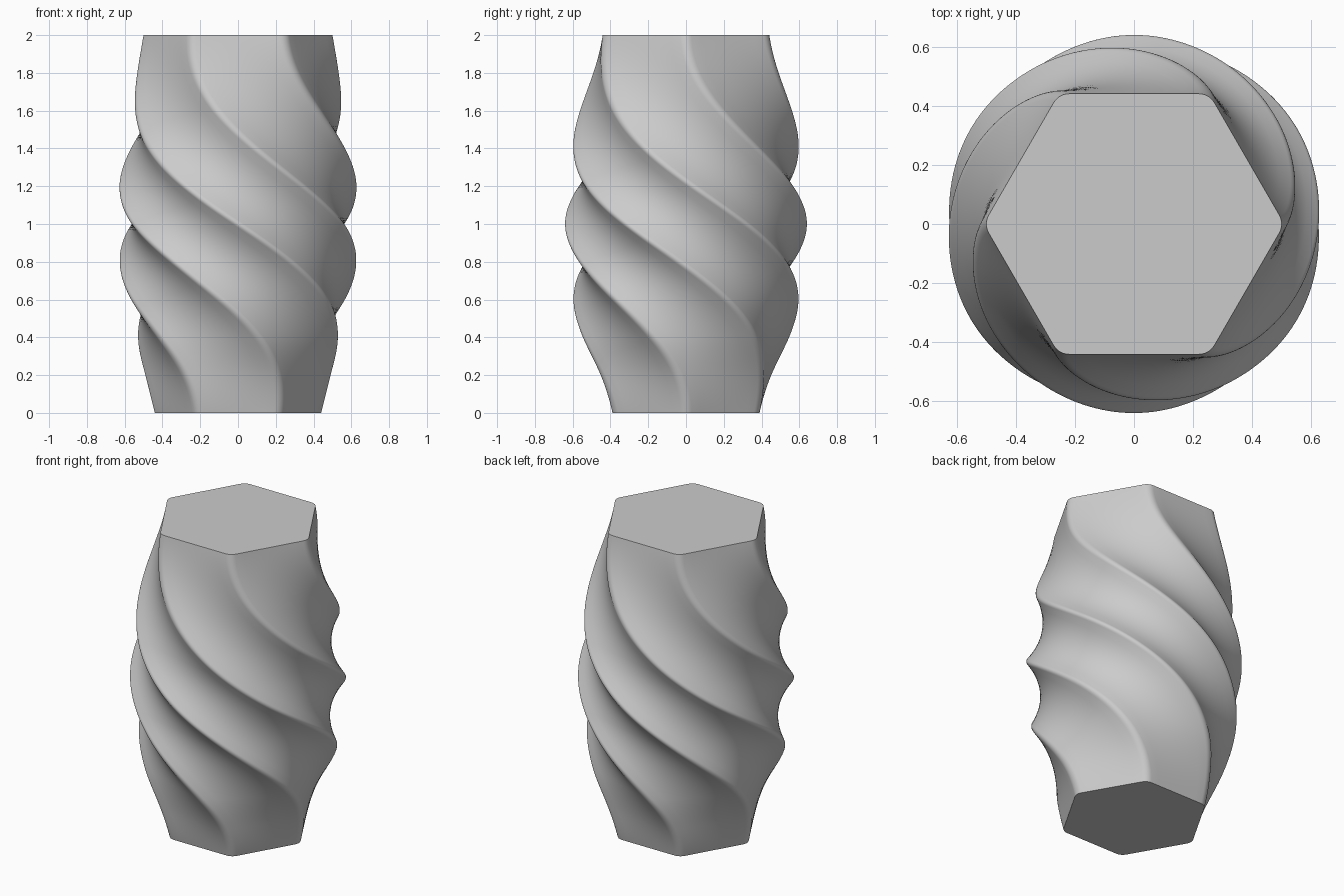
import bpy
import bmesh
from math import pi, sin, cos, radians, sqrt

HEIGHT = 2.0
SIDES = 6
RINGS = 160
FILLET = 0.06
TWIST = radians(-180)
# Corner radius at equal height steps, bottom to top
RADII = [0.44, 0.492, 0.555, 0.602, 0.627, 0.64, 0.628, 0.603, 0.571, 0.535, 0.50]

if "Cube" in bpy.data.objects:
    bpy.data.objects.remove(bpy.data.objects["Cube"], do_unlink=True)


def radius_at(t):
    """Smooth curve through the profile radii."""
    pts = [2 * RADII[0] - RADII[1]] + RADII + [2 * RADII[-1] - RADII[-2]]
    s = t * (len(RADII) - 1)
    i = min(int(s), len(RADII) - 2)
    f = s - i
    a, b, c, d = pts[i:i + 4]
    return b + 0.5 * f * (c - a + f * (2 * a - 5 * b + 4 * c - d
                                       + f * (3 * (b - c) + d - a)))


def rounded_polygon(radius, arc_steps=6, flat_steps=8):
    """Hexagon outline with filleted corners."""
    centre = radius - FILLET
    half = pi / SIDES
    outline = []
    for k in range(SIDES):
        mid = 2 * half * k
        arc = []
        for j in range(arc_steps + 1):
            a = mid - half + 2 * half * j / arc_steps
            arc.append((centre * cos(mid) + FILLET * cos(a),
                        centre * sin(mid) + FILLET * sin(a)))
        outline += arc
        # Subdivide the flat side up to the next corner
        nxt = mid + 2 * half
        end = (centre * cos(nxt) + FILLET * cos(mid + half),
               centre * sin(nxt) + FILLET * sin(mid + half))
        x, y = arc[-1]
        for j in range(1, flat_steps):
            f = j / flat_steps
            outline.append((x + (end[0] - x) * f, y + (end[1] - y) * f))
    return outline


# Twisted body: rings that turn with an eased angle
bm = bmesh.new()
rings = []
for n in range(RINGS + 1):
    t = n / RINGS
    turn = TWIST * t * t * (3 - 2 * t)
    c, s = cos(turn), sin(turn)
    rings.append([bm.verts.new((x * c - y * s, x * s + y * c, t * HEIGHT))
                  for x, y in rounded_polygon(radius_at(t))])

for low, high in zip(rings, rings[1:]):
    for i in range(len(low)):
        j = (i + 1) % len(low)
        bm.faces.new((low[i], low[j], high[j], high[i]))

# Flat caps
bm.faces.new(list(reversed(rings[0])))
bm.faces.new(rings[-1])

mesh = bpy.data.meshes.new("twisted_vase")
bm.to_mesh(mesh)
bm.free()
vase = bpy.data.objects.new("twisted_vase", mesh)
bpy.context.collection.objects.link(vase)

# Plain grey finish
grey = bpy.data.materials.new("light grey")
grey.use_nodes = True
colour = (0.6, 0.6, 0.6, 1)
grey.diffuse_color = colour
grey.node_tree.nodes["Principled BSDF"].inputs["Base Color"].default_value = colour
mesh.materials.append(grey)

# Smooth sides, crisp cap rims
bpy.ops.object.select_all(action="DESELECT")
vase.select_set(True)
bpy.context.view_layer.objects.active = vase
bpy.ops.object.shade_smooth_by_angle(angle=radians(40))
